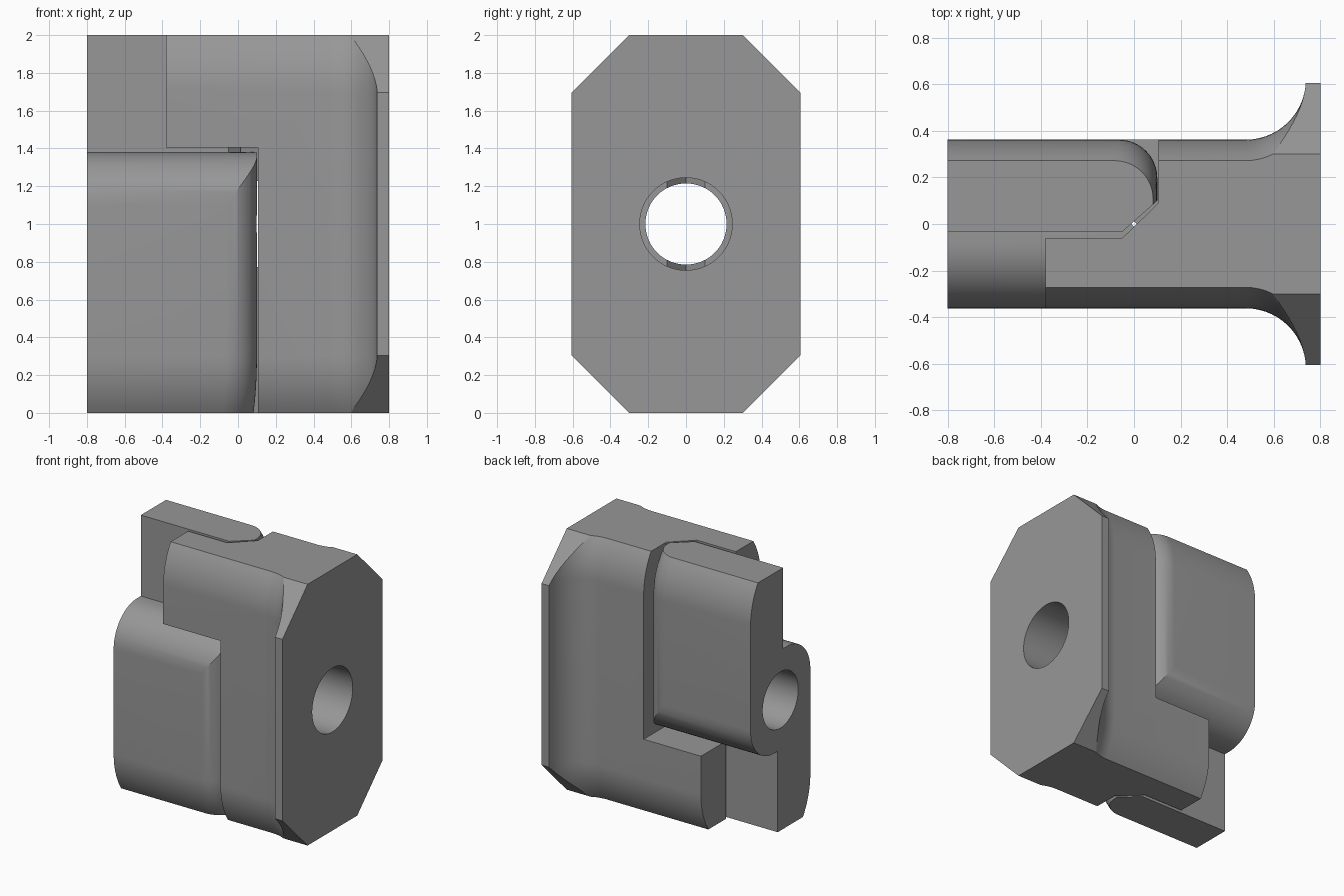
import bpy, bmesh, math
from mathutils import Matrix

if "Cube" in bpy.data.objects:
    bpy.data.objects.remove(bpy.data.objects["Cube"])

grey = bpy.data.materials.new("grey")
grey.diffuse_color = (0.31, 0.31, 0.31, 1)
grey.use_nodes = True
grey.node_tree.nodes["Principled BSDF"].inputs["Base Color"].default_value = grey.diffuse_color

HALF = 0.362         # half thickness of the body
EDGE_R = 0.545       # radius of the partial rounding at top and bottom
HALF_TURN = Matrix.Translation((0, 0, 2)) @ Matrix.Rotation(math.pi, 4, 'X')


def inset(z):
    """How far the side walls lean in near the top and bottom."""
    h = max(abs(z - 1) - 0.7, 0)
    return EDGE_R - math.sqrt(EDGE_R ** 2 - h * h)


def arc(cx, cy, r, a0, a1, n=14):
    angles = [math.radians(a0 + (a1 - a0) * i / n) for i in range(n + 1)]
    return [(cx + r * math.cos(a), cy + r * math.sin(a)) for a in angles]


def loft(name, rings):
    """Solid through a list of equally long rings of 3D points."""
    bm = bmesh.new()
    rows = [[bm.verts.new(p) for p in ring] for ring in rings]
    n = len(rows[0])
    for a, b in zip(rows, rows[1:]):
        for i in range(n):
            j = (i + 1) % n
            bm.faces.new((a[i], a[j], b[j], b[i]))
    bm.faces.new(rows[0][::-1])
    bm.faces.new(rows[-1])
    bmesh.ops.recalc_face_normals(bm, faces=bm.faces)
    mesh = bpy.data.meshes.new(name)
    bm.to_mesh(mesh)
    bm.free()
    mesh.materials.append(grey)
    ob = bpy.data.objects.new(name, mesh)
    bpy.context.collection.objects.link(ob)
    return ob


def prism_z(name, plan, z0, z1):
    return loft(name, [[(x, y, z) for x, y in plan] for z in (z0, z1)])


def prism_x(name, profile):
    return loft(name, [[(x, y, z) for y, z in profile] for x in (-1.5, 1.5)])


def combine(ob, other, operation):
    mod = ob.modifiers.new("cut", 'BOOLEAN')
    mod.operation, mod.object, mod.solver = operation, other, 'EXACT'
    bpy.context.view_layer.objects.active = ob
    bpy.ops.object.modifier_apply(modifier=mod.name)
    bpy.data.objects.remove(other)


def turned_copy(ob, name):
    """Copy turned half round the long axis of the hole."""
    mesh = ob.data.copy()
    mesh.transform(HALF_TURN)
    new = bpy.data.objects.new(name, mesh)
    bpy.context.collection.objects.link(new)
    return new


def finish(ob, hole_radius):
    combine(ob, prism_x("bore", arc(0, 1, hole_radius, 0, 354.375, 63)), 'DIFFERENCE')
    bpy.ops.object.select_all(action='DESELECT')
    ob.select_set(True)
    bpy.context.view_layer.objects.active = ob
    bpy.ops.object.shade_smooth_by_angle(angle=math.radians(25))


LEVELS = [0.3 * i / 10 for i in range(11)] + [1.7 + 0.3 * i / 10 for i in range(11)]


# Flanged jaw: body that flares into an eight-sided flange
def flange_ring(z):
    d = inset(z)
    side = [(-0.38, HALF - d)] + arc(0.48, 0.62 - d, 0.62 - HALF, -90, 0)
    side += [(0.738, 0.75), (0.8, 0.75)]
    outline = side + [(x, -y) for x, y in reversed(side)]
    return [(x, y, z) for x, y in outline]


flanged_jaw = loft("flanged_jaw", [flange_ring(z) for z in LEVELS])
corner = [(0.605, 0.305), (0.605, 1.695), (0.2, 2.1)]
octagon = [(0.2, -0.1)] + corner
octagon += [(-y, z) for y, z in reversed(octagon)]
combine(flanged_jaw, prism_x("octagon", octagon), 'INTERSECT')

# Pockets that leave two diagonal-sided hooks
pocket = prism_z("pocket", [(-1, -0.06), (-0.05, -0.06), (0.105, 0.09), (0.105, 1), (-1, 1)],
                 0.595, 3)
combine(flanged_jaw, turned_copy(pocket, "pocket_front"), 'DIFFERENCE')
combine(flanged_jaw, pocket, 'DIFFERENCE')
finish(flanged_jaw, 0.245)


# Plain jaw: two rounded hooks, one the half turn of the other
def hook_ring(z):
    d = inset(z)
    end = 0.1 - 0.2 * d
    outline = [(-0.8, -0.033), (-0.05, -0.033), (end, 0.1 - 0.2 * d * 0.887)]
    outline += arc(end - 0.165, HALF - 0.165 - d, 0.165, 0, 90)
    outline += [(-0.8, HALF - d)]
    return [(x, y, z) for x, y in outline]


plain_jaw = loft("plain_jaw", [hook_ring(z) for z in LEVELS])
rounded_end = [(-0.5, 0.62)] + arc(HALF - 0.28, 0.90, 0.28, -90, 0)
rounded_end += [(0.6, 0.90), (0.6, 2.5), (-0.5, 2.5)]
combine(plain_jaw, prism_x("rounded_end", rounded_end), 'INTERSECT')
combine(plain_jaw, turned_copy(plain_jaw, "front_hook"), 'UNION')
finish(plain_jaw, 0.215)
